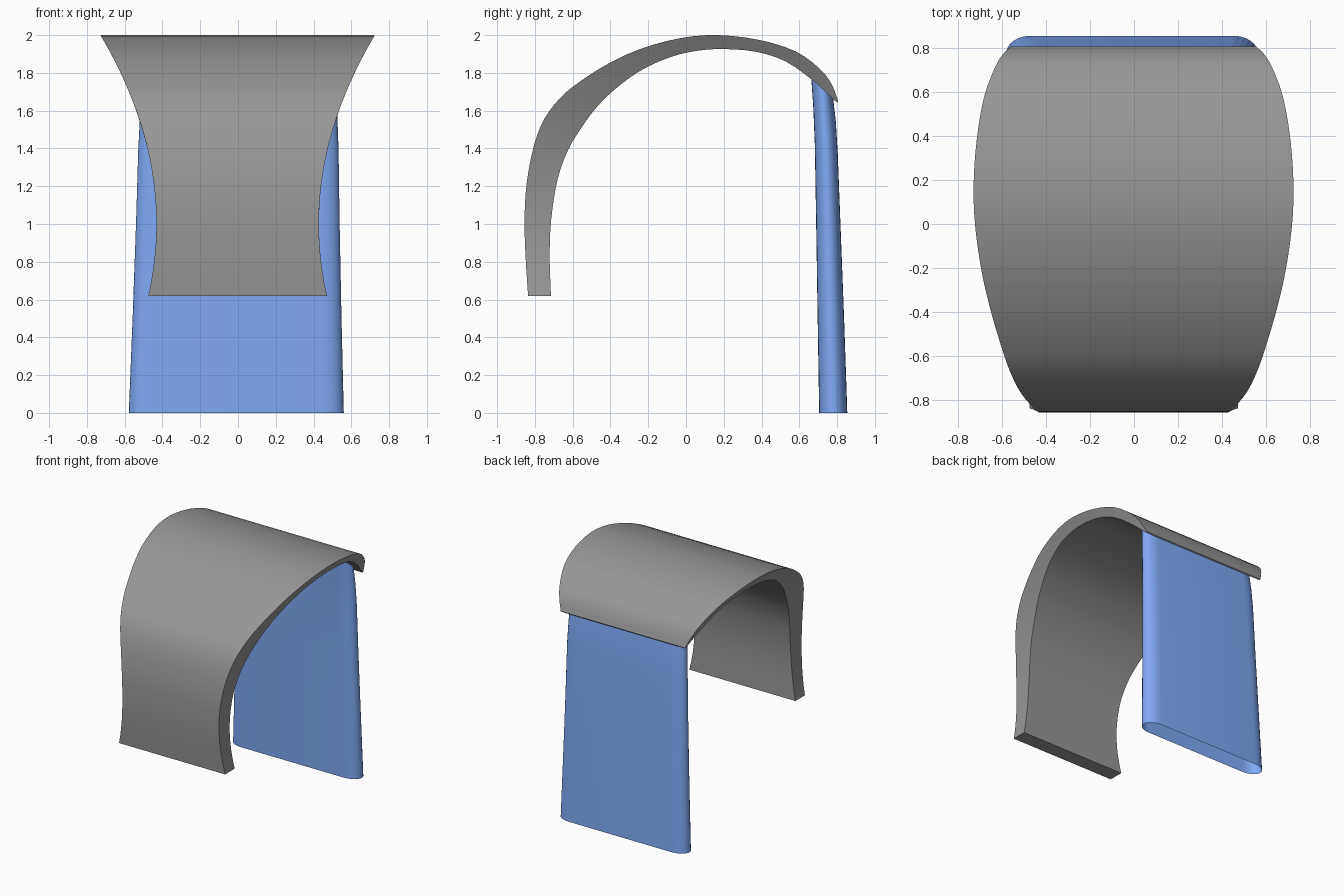
import bpy, bmesh, math
from mathutils import Vector

if "Cube" in bpy.data.objects:
    bpy.data.objects.remove(bpy.data.objects["Cube"])


def smooth_path(pts, steps=3):
    """Catmull-Rom curve through 2D points."""
    p = [Vector(q) for q in pts]
    p = [2 * p[0] - p[1]] + p + [2 * p[-1] - p[-2]]
    out = []
    for i in range(1, len(p) - 2):
        a, b, c, d = p[i - 1:i + 3]
        for k in range(steps):
            t = k / steps
            out.append(0.5 * (2 * b + (c - a) * t + (2 * a - 5 * b + 4 * c - d) * t * t
                              + (3 * b - a - 3 * c + d) * t ** 3))
    return out + [p[-2]]


def loft(name, rings, color, capped=True):
    """Skin closed rings of equal length, optionally capping both ends."""
    bm = bmesh.new()
    rows = [[bm.verts.new(co) for co in ring] for ring in rings]
    n = len(rows[0])
    for r0, r1 in zip(rows, rows[1:]):
        for i in range(n):
            j = (i + 1) % n
            bm.faces.new((r0[i], r0[j], r1[j], r1[i]))
    if capped:
        bm.faces.new(rows[0][::-1])
        bm.faces.new(rows[-1])
    bmesh.ops.recalc_face_normals(bm, faces=bm.faces[:])
    mesh = bpy.data.meshes.new(name)
    bm.to_mesh(mesh)
    bm.free()
    obj = bpy.data.objects.new(name, mesh)
    bpy.context.collection.objects.link(obj)
    mat = bpy.data.materials.new(name + "_color")
    mat.diffuse_color = color
    mat.use_nodes = True
    mat.node_tree.nodes["Principled BSDF"].inputs["Base Color"].default_value = mat.diffuse_color
    mesh.materials.append(mat)
    bpy.ops.object.select_all(action='DESELECT')
    obj.select_set(True)
    bpy.context.view_layer.objects.active = obj
    bpy.ops.object.shade_smooth_by_angle(angle=math.radians(40))
    return obj


# Curved shell: outer and inner side profiles (y, z)
outer = smooth_path([(-.836, .62), (-.849, .82), (-.855, 1.02), (-.843, 1.22), (-.804, 1.42),
                     (-.748, 1.56), (-.665, 1.668), (-.57, 1.748), (-.42, 1.844), (-.244, 1.926),
                     (-.03, 1.984), (.17, 2.0), (.39, 1.974), (.58, 1.914), (.71, 1.82),
                     (.772, 1.738), (.806, 1.65)])
inner = smooth_path([(-.715, .62), (-.722, .83), (-.713, 1.03), (-.68, 1.236), (-.625, 1.39),
                     (-.56, 1.5), (-.48, 1.61), (-.38, 1.71), (-.244, 1.81), (-.085, 1.883),
                     (.06, 1.917), (.2, 1.926), (.37, 1.912), (.525, 1.862), (.663, 1.767),
                     (.735, 1.703), (.80, 1.643)])


def edge(p, side):
    # the waisted sides follow a parabola in height
    return (side * (.43 + .296 * (p.y - 1) ** 2) - .002, p.x, p.y)


loft("curved_shell", [[edge(o, -1), edge(o, 1), edge(i, 1), edge(i, -1)]
                      for o, i in zip(outer, inner)], (.31, .31, .31, 1))


# Rear panel: hollow rounded section, tapering upward and tucked under the shell
def panel_ring(z, half, y0, y1, slope):
    cy, ry, rx, n = (y0 + y1) / 2, (y1 - y0) / 2, .11, 12
    ring = []
    for side in (1, -1):
        for k in range(n + 1):
            a = -math.pi / 2 + math.pi * k / n
            dy = side * ry * math.sin(a)
            x = side * (half - rx + rx * math.cos(a)) - .009 + .008 * z
            ring.append((x, cy + dy, z - slope * dy))
    return ring


loft("rear_panel", [panel_ring(*r) for r in (
    (0, .569, .705, .854, 0), (.5, .553, .697, .837, 0), (1.0, .539, .689, .818, .1),
    (1.4, .53, .682, .803, .3), (1.58, .522, .674, .793, .6), (1.74, .512, .662, .776, .85))],
    (.22, .4, .93, 1), capped=False)
